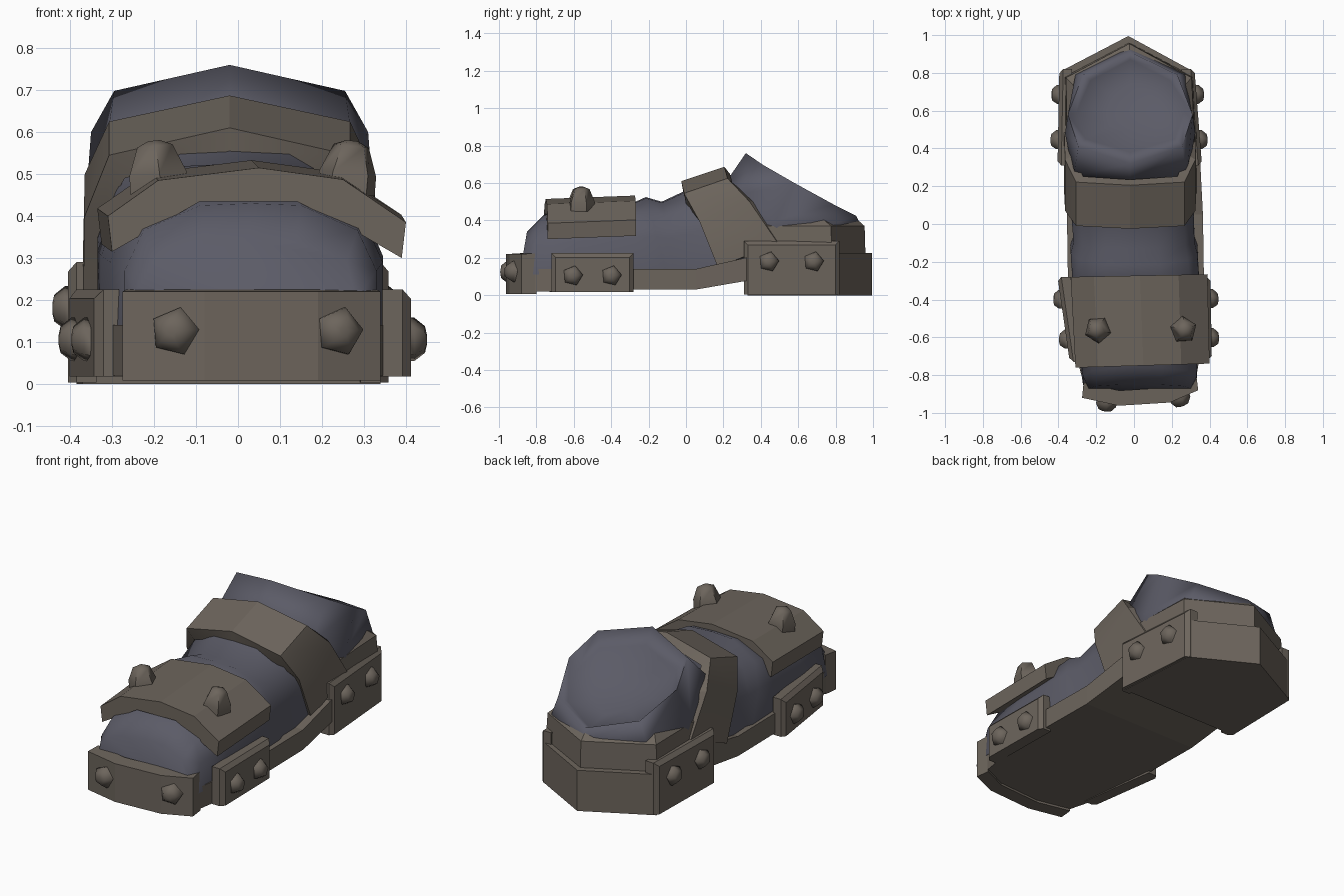
import bpy, bmesh, math
from mathutils import Vector

if "Cube" in bpy.data.objects:
    bpy.data.objects.remove(bpy.data.objects["Cube"])


def material(name, rgb):
    m = bpy.data.materials.new(name)
    m.diffuse_color = (*rgb, 1)
    m.use_nodes = True
    m.node_tree.nodes["Principled BSDF"].inputs["Base Color"].default_value = m.diffuse_color
    return m


BROWN = material("weathered_brown", (0.152, 0.13, 0.108))
NAVY = material("slate_blue", (0.105, 0.105, 0.135))


def make(name, verts, faces, mat, smooth=None):
    me = bpy.data.meshes.new(name)
    me.from_pydata([tuple(v) for v in verts], [], faces)
    bm = bmesh.new()
    bm.from_mesh(me)
    bmesh.ops.recalc_face_normals(bm, faces=bm.faces)
    bm.to_mesh(me)
    bm.free()
    ob = bpy.data.objects.new(name, me)
    bpy.context.collection.objects.link(ob)
    me.materials.append(mat)
    if smooth:
        bpy.ops.object.select_all(action='DESELECT')
        bpy.context.view_layer.objects.active = ob
        ob.select_set(True)
        bpy.ops.object.shade_smooth_by_angle(angle=math.radians(smooth))
    return ob


def loft(name, rings, mat, smooth=None, cap=True):
    """Skin equal-length closed rings."""
    n = len(rings[0])
    verts = [p for r in rings for p in r]
    faces = []
    for k in range(len(rings) - 1):
        for i in range(n):
            j = (i + 1) % n
            faces.append((k * n + i, k * n + j, (k + 1) * n + j, (k + 1) * n + i))
    if cap:
        faces += [tuple(range(n)), tuple(range(len(verts) - n, len(verts)))]
    return make(name, verts, faces, mat, smooth)


def stud(name, pos, axis, r, h, turn=0.08):
    """Five-sided rivet with a blunt tip."""
    q = Vector(axis).to_track_quat('Z', 'Y')
    rings = [[Vector(pos) + q @ Vector((r * s * math.cos(a), r * s * math.sin(a), z))
              for a in (turn + i * math.tau / 5 for i in range(5))]
             for s, z in ((1, -0.02), (0.97, h * 0.25), (0.6, h * 0.88), (0.2, h))]
    return loft(name, rings, BROWN, 65)


def side_plate(name, a, b, z0, z1, thick):
    """Upright slab between two plan points, with a chamfered outer face."""
    a, b = Vector((*a, 0)), Vector((*b, 0))
    d = (b - a).normalized()
    out = Vector((math.copysign(1, a.x), 0, 0))

    def ring(off, ins):
        pts = ((a + d * ins, z0), (b - d * ins, z0), (b - d * ins, z1 - ins), (a + d * ins, z1 - ins))
        return [p + out * off + Vector((0, 0, z)) for p, z in pts]
    return loft(name, [ring(-thick, 0), ring(-0.02, 0), ring(0, 0.022)], BROWN)


# Sole: y, left, right, bottom, top
sole = [(-0.94, -0.12, 0.20, 0.02, 0.13), (-0.87, -0.26, 0.32, 0.02, 0.14),
        (-0.72, -0.30, 0.345, 0.02, 0.14), (-0.28, -0.35, 0.37, 0.03, 0.14),
        (0.05, -0.355, 0.365, 0.03, 0.14), (0.34, -0.37, 0.35, 0.08, 0.205)]
loft("sole", [[(l, y, b), (r, y, b), (r, y, t), (l, y, t)] for y, l, r, b, t in sole], BROWN)

# Heel block with a pointed back
heel = [(-0.37, 0.33), (0.34, 0.33), (0.31, 0.81), (-0.03, 0.995), (-0.385, 0.81)]
loft("heel", [[(x, y, z) for x, y in heel] for z in (0.0, 0.225)], BROWN)

# Upper: base y, top y, centre, half width, base z, top z
SECTION = [(-1, 0), (-1, 0.5), (-0.85, 0.8), (-0.4, 0.985), (0, 1),
           (0.4, 0.985), (0.85, 0.8), (1, 0.5), (1, 0)]
upper = [(-0.89, -0.85, 0.03, 0.27, 0.11, 0.34), (-0.85, -0.76, 0.03, 0.30, 0.11, 0.43),
         (-0.62, -0.52, 0.02, 0.325, 0.11, 0.47), (-0.32, -0.27, 0.01, 0.335, 0.11, 0.50),
         (-0.10, -0.215, 0.0, 0.335, 0.11, 0.525), (-0.06, -0.13, 0.0, 0.32, 0.11, 0.50),
         (0.15, 0.02, -0.01, 0.325, 0.12, 0.57), (0.46, 0.22, -0.015, 0.315, 0.18, 0.61)]
loft("shoe_upper", [[(c + w * u, yb + (yt - yb) * v, zb + (zt - zb) * v) for u, v in SECTION]
                    for yb, yt, c, w, zb, zt in upper], NAVY, 50)


def both_sides(pts, cx=-0.02):
    """Centre-front, right side, centre-back, then the left side mirrored."""
    mid = [(2 * cx - x, y, z) for x, y, z in pts[1:-1]]
    return pts + mid[::-1]


# Ankle collar: lower, middle and rim rings, then the hollow inside
collar = [
    [(-0.02, 0.30, 0.20), (0.28, 0.32, 0.20), (0.30, 0.50, 0.20), (0.27, 0.77, 0.20), (-0.02, 0.92, 0.20)],
    [(-0.02, 0.21, 0.60), (0.28, 0.25, 0.53), (0.325, 0.48, 0.40), (0.27, 0.79, 0.38), (-0.02, 0.94, 0.36)],
    [(-0.02, 0.32, 0.76), (0.255, 0.41, 0.698), (0.31, 0.58, 0.60), (0.23, 0.79, 0.485), (-0.02, 0.91, 0.425)],
    [(-0.02, 0.38, 0.68), (0.215, 0.45, 0.63), (0.265, 0.59, 0.54), (0.19, 0.76, 0.455), (-0.02, 0.87, 0.41)],
    [(-0.02, 0.50, 0.56), (0.09, 0.52, 0.54), (0.11, 0.60, 0.50), (0.08, 0.68, 0.46), (-0.02, 0.74, 0.43)]]
loft("ankle_collar", [both_sides(r) for r in collar], NAVY, 110)

# Heel counter: band around the back of the heel
counter = [(0.335, 0.38), (0.315, 0.78), (-0.025, 0.96), (-0.37, 0.78), (-0.365, 0.38)]
rings = []
for x, y in counter:
    s, dy = 0.85, -0.05 if y > 0.7 else 0
    xi = -0.02 + (x + 0.02) * s
    ox = -0.02 + (x + 0.02) * 0.97
    rings.append([(x, y, 0.2), (ox, y - 0.005, 0.37), (xi, y + dy, 0.41), (xi, y + dy, 0.2)])
loft("heel_counter", rings, BROWN)

# Ankle strap: x, front edge (y, z), back edge (y, z)
half = [(0.33, 0.17, 0.15, 0.49, 0.28), (0.325, 0.07, 0.40, 0.34, 0.50),
        (0.267, -0.01, 0.545, 0.222, 0.625)]
arch = [(-0.04 - x, *p) for x, *p in half] + [(-0.02, -0.025, 0.61, 0.205, 0.687)] + half[::-1]
rings = []
for x, fy, fz, by, bz in arch:
    xi = -0.02 + (x + 0.02) * 0.87
    drop = 0.055 if fz > 0.42 else 0
    rings.append([(x, fy, fz), (x, by, bz), (xi, by + 0.03, bz - drop * 0.7), (xi, fy + 0.01, fz - drop)])
loft("ankle_strap", rings, BROWN, 25)

# Toe strap: arched plate swept along the foot
top = [(-0.31, 0.40), (-0.19, 0.485), (0.05, 0.515), (0.25, 0.487), (0.40, 0.385)]
low = [(0.39, 0.30), (0.26, 0.375), (0.14, 0.435), (-0.09, 0.435), (-0.30, 0.315)]
front = [(x, -0.76 + 0.03 * (x + 0.3), z) for x, z in top + low]
back = [(x - 0.025 + 0.02 * (x + 0.3), -0.28 + 0.02 * (x + 0.3), z + 0.018) for x, z in top + low]
loft("toe_strap", [front, back], BROWN)
for i, (x, nx) in enumerate(((-0.19, -0.25), (0.26, 0.3))):
    stud(f"toe_strap_stud_{i}", (x, -0.56, 0.475), (nx * 0.4, 0, 1), 0.074, 0.105)

# Toe bumper
outer = [(-0.275, -0.92), (-0.08, -0.962), (0.19, -0.945), (0.34, -0.88)]
rings = [[(x, y, 0.008), (x, y, 0.22), (x * 0.97, y + 0.08, 0.225), (x * 0.97, y + 0.08, 0.008)]
         for x, y in outer]
loft("toe_bumper", rings, BROWN)
for i, (x, y, nx) in enumerate(((-0.15, -0.947, -0.2), (0.24, -0.923, 0.35))):
    stud(f"bumper_stud_{i}", (x, y, 0.125), (nx, -1, 0), 0.06, 0.045)

# Side plates with two studs each: front point, back point, bottom, top, stud height
plates = {"right_toe_plate": ((0.412, -0.72), (0.405, -0.28), 0.018, 0.225, 0.105),
          "left_toe_plate": ((-0.34, -0.73), (-0.405, -0.28), 0.018, 0.225, 0.105),
          "right_heel_plate": ((0.36, 0.31), (0.32, 0.82), 0.003, 0.29, 0.18),
          "left_heel_plate": ((-0.405, 0.31), (-0.395, 0.82), 0.003, 0.29, 0.18)}
for name, (a, b, z0, z1, zs) in plates.items():
    side_plate(name, a, b, z0, z1, 0.068)
    side = math.copysign(1, a[0])
    for i, t in enumerate((0.26, 0.73)):
        p = (a[0] + (b[0] - a[0]) * t, a[1] + (b[1] - a[1]) * t, zs)
        stud(f"{name}_stud_{i}", p, (side, 0, 0), 0.056, 0.04, 0.08 if side > 0 else math.pi - 0.08)
